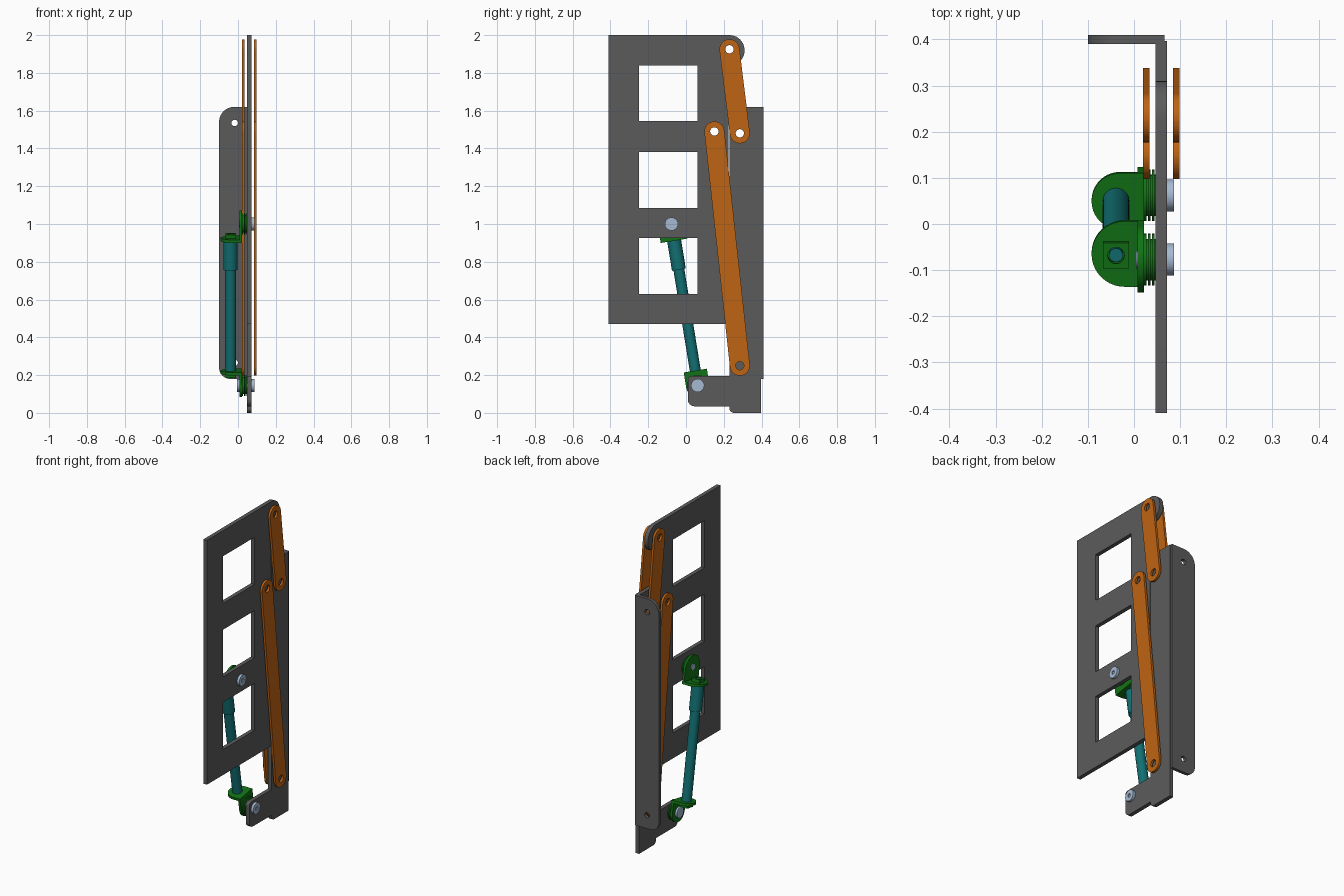
import bpy, math
from mathutils import Matrix, Vector

cube = bpy.data.objects.get("Cube")
if cube:
    bpy.data.objects.remove(cube, do_unlink=True)


def material(name, rgb):
    m = bpy.data.materials.new(name)
    m.use_nodes = True
    m.diffuse_color = (*rgb, 1)
    m.node_tree.nodes["Principled BSDF"].inputs["Base Color"].default_value = (*rgb, 1)
    return m


GREY = material("dark grey steel", (0.105, 0.105, 0.105))
ORANGE = material("orange paint", (0.52, 0.125, 0.006))
GREEN = material("green paint", (0.006, 0.17, 0.008))
TEAL = material("teal paint", (0.006, 0.16, 0.17))
BLUE = material("pale blue steel", (0.38, 0.49, 0.65))

# Frames that map a drawn outline and its thickness into the model
SIDE = Matrix(((0, 0, 1, 0), (1, 0, 0, 0), (0, 1, 0, 0), (0, 0, 0, 1)))   # y-z outline, thick in x
FRONT = Matrix(((1, 0, 0, 0), (0, 0, -1, 0), (0, 1, 0, 0), (0, 0, 0, 1)))  # x-z outline, thick in y


def circle(u, v, r, n=32):
    return [(u + r * math.cos(2 * math.pi * i / n), v + r * math.sin(2 * math.pi * i / n))
            for i in range(n)]


def rect(u0, v0, u1, v1):
    return [(u0, v0), (u1, v0), (u1, v1), (u0, v1)]


def rounded(corners, steps=10):
    """Outline from (u, v, radius) corners."""
    out = []
    for i, (u, v, r) in enumerate(corners):
        p = Vector((u, v))
        if r == 0:
            out.append((u, v))
            continue
        a = (Vector(corners[i - 1][:2]) - p).normalized()
        b = (Vector(corners[(i + 1) % len(corners)][:2]) - p).normalized()
        half = a.angle(b) / 2
        centre = p + (a + b).normalized() * (r / math.sin(half))
        start = p + a * (r / math.tan(half)) - centre
        end = p + b * (r / math.tan(half)) - centre
        turn = math.atan2(start.x * end.y - start.y * end.x, start.dot(end))
        for k in range(steps + 1):
            t = turn * k / steps
            c, s = math.cos(t), math.sin(t)
            out.append((centre.x + start.x * c - start.y * s, centre.y + start.x * s + start.y * c))
    return out


def sheet(name, mat, frame, lo, hi, outline, holes=()):
    """Flat part with through holes, from lo to hi along the frame's third axis."""
    curve = bpy.data.curves.new(name, "CURVE")
    curve.dimensions = "2D"
    curve.fill_mode = "BOTH"
    curve.extrude = (hi - lo) / 2
    for loop in (outline, *holes):
        sp = curve.splines.new("POLY")
        sp.points.add(len(loop) - 1)
        for point, (u, v) in zip(sp.points, loop):
            point.co = (u, v, 0, 1)
        sp.use_cyclic_u = True
    tmp = bpy.data.objects.new(name + "_outline", curve)
    bpy.context.collection.objects.link(tmp)
    mesh = bpy.data.meshes.new_from_object(tmp.evaluated_get(bpy.context.evaluated_depsgraph_get()))
    bpy.data.objects.remove(tmp, do_unlink=True)
    bpy.data.curves.remove(curve)
    mesh.transform(frame @ Matrix.Translation((0, 0, (lo + hi) / 2)))
    mesh.materials.clear()
    mesh.materials.append(mat)
    obj = bpy.data.objects.new(name, mesh)
    bpy.context.collection.objects.link(obj)
    bpy.ops.object.select_all(action="DESELECT")
    obj.select_set(True)
    bpy.context.view_layer.objects.active = obj
    bpy.ops.object.shade_smooth_by_angle(angle=math.radians(30))
    return obj


X0, X1 = 0.047, 0.072      # main sheet thickness
HOLE = 0.022
UPPER_ARM = ((0.23, 1.925), (0.285, 1.48))
LONG_ARM = ((0.15, 1.49), (0.285, 0.25))

# Lifting panel with three windows and a rounded ear
panel = rounded([(-0.41, 0.47, 0), (0.225, 0.47, 0), (0.225, 1.84, 0),
                 (0.31, 1.84, 0.078), (0.31, 2.0, 0.08), (-0.41, 2.0, 0)])
windows = [rect(-0.25, z, 0.06, z + 0.295) for z in (0.63, 1.085, 1.545)]
sheet("panel", GREY, SIDE, X0, X1, panel,
      windows + [circle(*UPPER_ARM[0], HOLE), circle(*LONG_ARM[0], HOLE)])

# Fixed bracket: side web with a foot, and a rear flange
web = rounded([(0.01, 0.035, 0.035), (0.23, 0.035, 0), (0.23, 0, 0.025), (0.397, 0, 0),
               (0.397, 1.62, 0), (0.23, 1.62, 0), (0.23, 0.195, 0), (0.01, 0.195, 0.02)])
sheet("bracket_web", GREY, SIDE, X0, X1, web, [circle(*UPPER_ARM[1], HOLE)])
flange = rounded([(-0.1, 0.18, 0.06), (0.066, 0.18, 0), (0.066, 1.62, 0), (-0.1, 1.62, 0.08)])
sheet("bracket_flange", GREY, FRONT, -0.41, -0.39, flange,
      [circle(-0.018, z, 0.017) for z in (0.265, 1.535)])


# Link arms on both sides of the sheet
def arm(name, ends, r, lo, hi):
    a, b = Vector(ends[0]), Vector(ends[1])
    d = (b - a).normalized() * r
    n = Vector((-d.y, d.x))
    corners = [a - d - n, b + d - n, b + d + n, a - d + n]
    sheet(name, ORANGE, SIDE, lo, hi, rounded([(p.x, p.y, r * 0.999) for p in corners]),
          [circle(*e, HOLE) for e in ends])


for side, lo in (("left", 0.085), ("right", 0.020)):
    arm("upper_arm_" + side, UPPER_ARM, 0.053, lo, lo + 0.014)
    arm("long_arm_" + side, LONG_ARM, 0.053, lo, lo + 0.014)

# Strut frame: origin at the lower pivot, z along the rod
low, high = Vector((0, 0.062, 0.145)), Vector((0, -0.077, 1.0))
length = (high - low).length
tilt = math.atan2(low.y - high.y, high.z - low.z)
strut = Matrix.Translation(low) @ Matrix.Rotation(tilt, 4, "X")
upper = strut @ Matrix.Translation((0, 0, length)) @ Matrix.Rotation(math.pi, 4, "X")
ROD_X = -0.039

sheet("strut_rod", TEAL, strut, 0.075, length - 0.2, circle(ROD_X, 0, 0.029))
sheet("strut_barrel", TEAL, strut, length - 0.245, length - 0.088, circle(ROD_X, 0, 0.037),)

# Pivot bracket, square nut, washers and bolt at each strut end
for end, frame, w, d in (("lower", strut, 0.062, 0.080), ("upper", upper, 0.072, 0.090)):
    pivot = frame @ SIDE
    tab = rounded([(-w, -w, w * 0.999), (w, -w, w * 0.999), (w, d, 0), (-w, d, 0)])
    sheet(end + "_pivot_tab", GREEN, pivot, 0.008, 0.022, tab, [circle(0, 0, 0.02)])
    plate = rounded([(-0.092, -w, w * 0.999), (0.022, -w, 0), (0.022, w, 0), (-0.092, w, w * 0.999)])
    sheet(end + "_pivot_plate", GREEN, frame, d - 0.016, d, plate)
    sheet(end + "_square_nut", GREEN, frame, d - 0.036, d - 0.016,
          rect(ROD_X - 0.028, -0.028, ROD_X + 0.028, 0.028), [circle(ROD_X, 0, 0.018)])
    sheet(end + "_rod_tip", TEAL, frame, d - 0.032, d - 0.01, circle(ROD_X, 0, 0.015))
    for i in range(3):
        x = 0.022 + i * 0.0085
        sheet(f"{end}_washer_{i}", GREEN, pivot, x, x + 0.0055, circle(0, 0, 0.056))
    sheet(end + "_washer_core", GREEN, pivot, 0.022, X0, circle(0, 0, 0.045))
    sheet(end + "_bolt_shank", BLUE, pivot, 0.004, X1, circle(0, 0, 0.019))
    sheet(end + "_bolt_head", BLUE, pivot, X1, 0.087, circle(0, 0, 0.035),
          [circle(0, 0, 0.012, 6)])
    sheet(end + "_bolt_socket", BLUE, pivot, X1, 0.08, circle(0, 0, 0.014))

# Retaining nut inside the lower pivot
sheet("lower_bolt_nut", BLUE, strut @ SIDE, -0.004, 0.008, circle(0, 0, 0.034))
